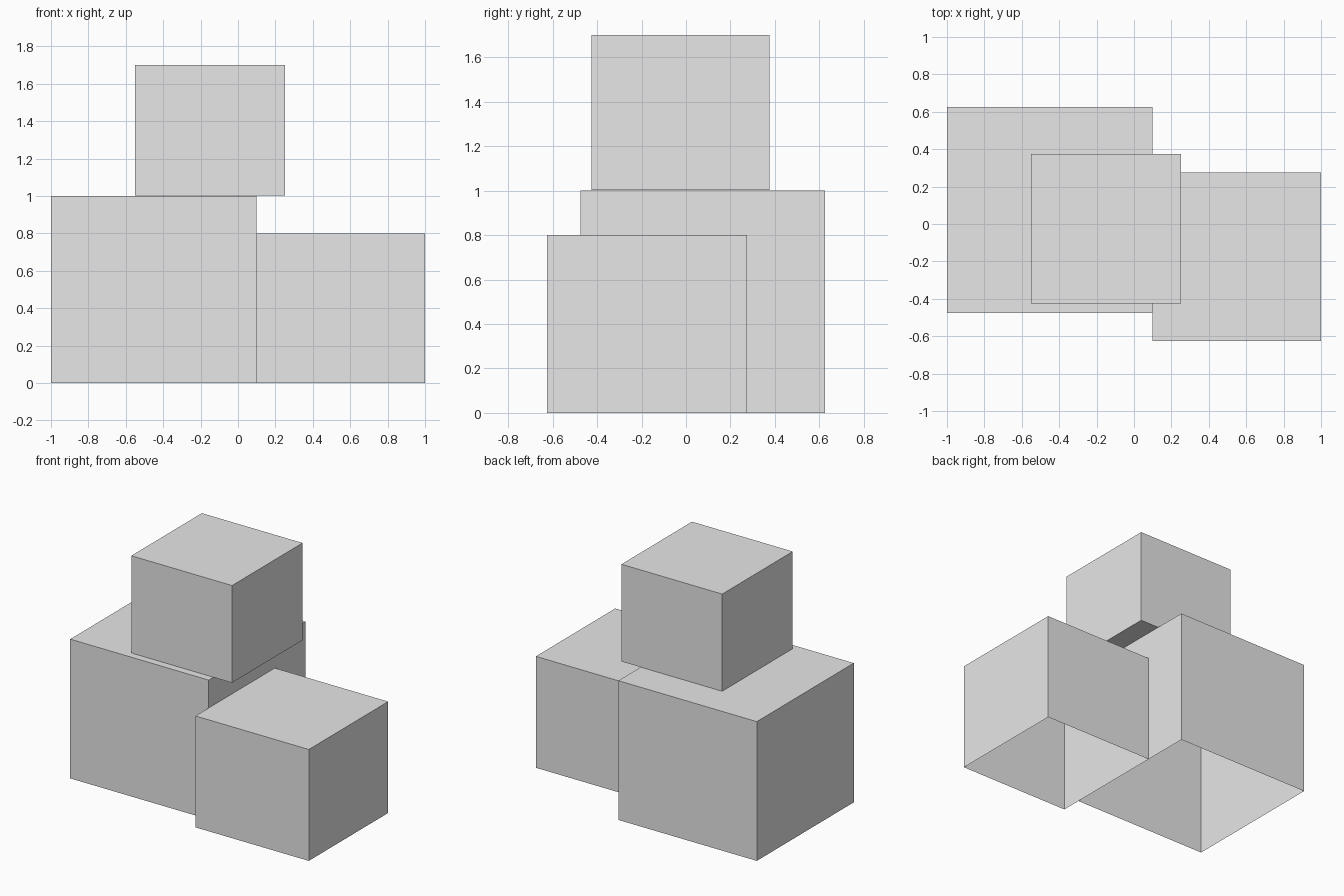
import bpy
import bmesh
from mathutils import Vector

# Remove the default cube
default_cube = bpy.data.objects.get("Cube")
if default_cube:
    bpy.data.objects.remove(default_cube, do_unlink=True)

# One plain grey for everything
GREY = (0.8, 0.8, 0.8, 1.0)
grey = bpy.data.materials.new("plain_grey")
grey.use_nodes = True
grey.diffuse_color = GREY
grey.node_tree.nodes["Principled BSDF"].inputs["Base Color"].default_value = GREY


def add_box(name, low, high, open_bottom=False):
    """Box between two corners, optionally without its underside."""
    low, high = Vector(low), Vector(high)
    size, middle = high - low, (low + high) / 2
    bm = bmesh.new()
    bmesh.ops.create_cube(bm, size=1)
    bmesh.ops.scale(bm, vec=size, verts=bm.verts)
    if open_bottom:
        bm.normal_update()
        under = [f for f in bm.faces if f.normal.z < -0.5]
        bmesh.ops.delete(bm, geom=under, context="FACES")
    mesh = bpy.data.meshes.new(name)
    bm.to_mesh(mesh)
    bm.free()
    mesh.materials.append(grey)
    box = bpy.data.objects.new(name, mesh)
    box.location = middle
    bpy.context.collection.objects.link(box)
    return box


# Two hollow boxes on the ground, side by side
add_box("large_box", (-1, -0.475, 0), (0.1, 0.625, 1), open_bottom=True)
add_box("medium_box", (0.1, -0.625, 0), (1, 0.275, 0.8), open_bottom=True)

# Closed box on top, overhanging the large one
add_box("top_box", (-0.55, -0.425, 1.002), (0.25, 0.375, 1.7))
